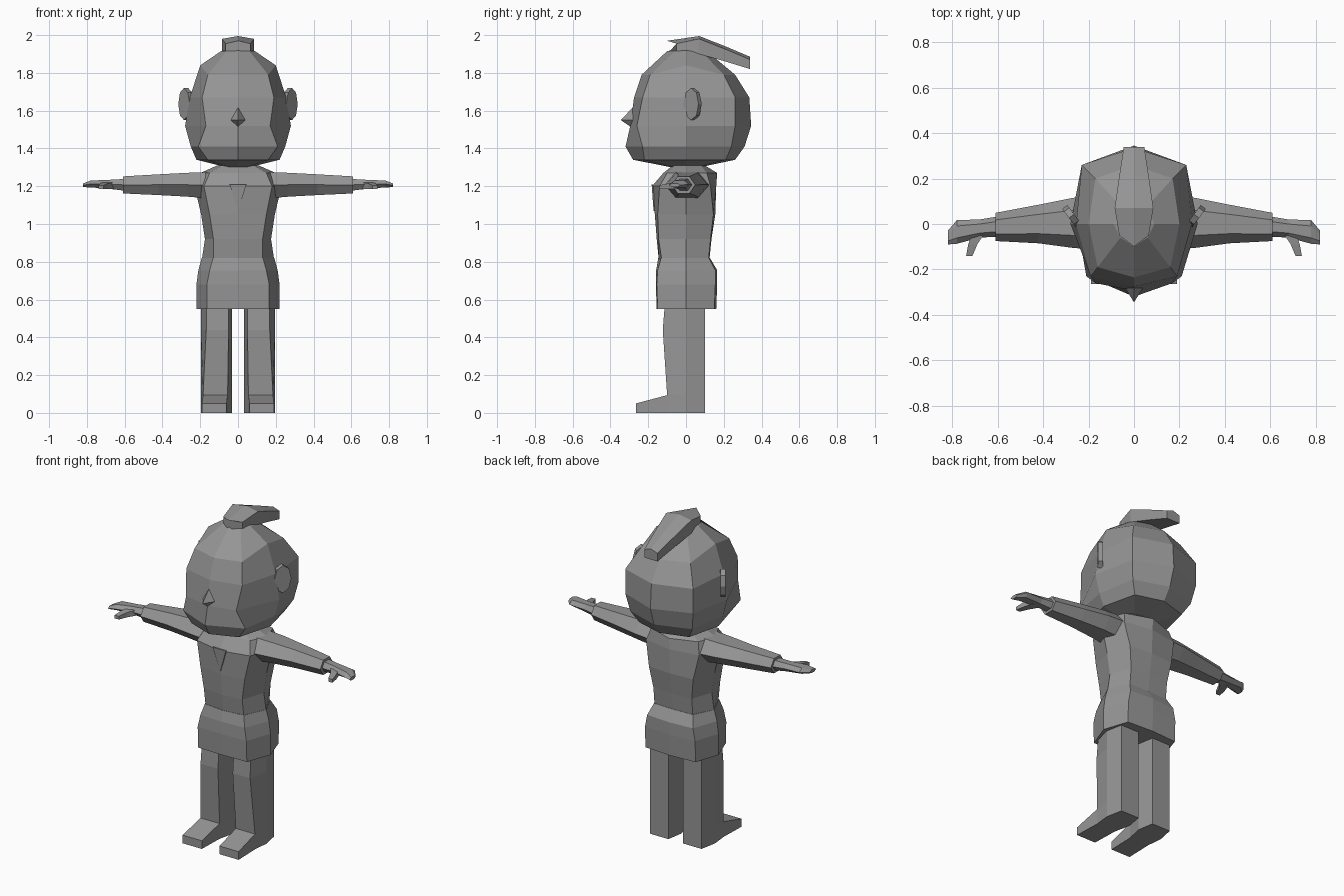
import bpy, bmesh, math
from mathutils import Vector, Matrix

cube = bpy.data.objects.get("Cube")
if cube:
    bpy.data.objects.remove(cube)

GREY = (0.3, 0.3, 0.3, 1)
grey = bpy.data.materials.new("plain_grey")
grey.use_nodes = True
grey.diffuse_color = GREY
grey.node_tree.nodes["Principled BSDF"].inputs["Base Color"].default_value = GREY


def finish(name, bm):
    """Turn a bmesh into a flat shaded object."""
    bmesh.ops.recalc_face_normals(bm, faces=bm.faces)
    mesh = bpy.data.meshes.new(name)
    bm.to_mesh(mesh)
    bm.free()
    mesh.materials.append(grey)
    obj = bpy.data.objects.new(name, mesh)
    bpy.context.collection.objects.link(obj)
    return obj


def loft(name, rings, bottom=None, top=None):
    """Skin closed rings; each end is a flat cap or a fan to a point."""
    bm = bmesh.new()
    loops = [[bm.verts.new(p) for p in ring] for ring in rings]
    count = len(loops[0])
    for low, high in zip(loops, loops[1:]):
        for i in range(count):
            j = (i + 1) % count
            bm.faces.new((low[i], low[j], high[j], high[i]))
    for loop, tip in ((loops[0], bottom), (loops[-1], top)):
        if tip is None:
            bm.faces.new(loop)
        else:
            v = bm.verts.new(tip)
            for i in range(count):
                bm.faces.new((loop[i], loop[(i + 1) % count], v))
    return finish(name, bm)


def body_ring(z, front, front_side, side, back_side, back, lift=0):
    """Symmetric eight-point ring; lift raises the side points."""
    half = [(*front_side, z), (side, 0, z + lift), (*back_side, z)]
    return ([(0, front, z)] + half + [(0, back, z)]
            + [(-x, y, h) for x, y, h in reversed(half)])


def limb_ring(x, y, z, ry, rz):
    """Six-sided section across the x axis."""
    return [(x, y + ry * math.cos(math.pi * k / 3),
             z + rz * math.sin(math.pi * k / 3) / math.sin(math.pi / 3))
            for k in range(6)]


def mirrored(obj, side):
    """Keep the left part, or reflect it for the right one."""
    if side < 0:
        obj.data.transform(Matrix.Scale(-1, 4, (1, 0, 0)))
        obj.data.flip_normals()


# Head
loft("head", [
    body_ring(1.34, -.28, (.16, -.22), .22, (.17, .21), .26),
    body_ring(1.41, -.32, (.21, -.23), .25, (.21, .24), .31),
    body_ring(1.52, -.295, (.17, -.26), .28, (.23, .26), .345),
    body_ring(1.67, -.275, (.19, -.23), .255, (.23, .26), .335),
    body_ring(1.79, -.235, (.16, -.19), .2, (.17, .2), .26, .05),
    body_ring(1.915, -.1, (.06, -.06), .09, (.06, .08), .11),
], bottom=(0, 0, 1.285), top=(0, 0, 1.94))

# Nose
loft("nose", [[(0, -.27, 1.63), (.04, -.28, 1.55), (0, -.28, 1.505),
               (-.04, -.28, 1.55)]], top=(0, -.345, 1.55))

# Swept hair tuft with a raised centre line
hair = []
for y, nose, half, top, base in ((-.05, .05, .065, 1.955, 1.9),
                                 (.07, 0, .085, 1.98, 1.9),
                                 (.21, 0, .065, 1.925, 1.86),
                                 (.34, 0, .045, 1.87, 1.82)):
    hair.append([(-half, y, base), (-half, y, top), (0, y - nose, top + .015),
                 (half, y, top), (half, y, base), (0, y - nose, base)])
loft("hair_tuft", hair)

# Torso and skirted hem
loft("torso", [
    body_ring(.74, -.15, (.14, -.145), .205, (.15, .15), .155),
    body_ring(.82, -.145, (.13, -.13), .19, (.13, .12), .125),
    body_ring(.92, -.155, (.13, -.145), .175, (.13, .13), .135),
    body_ring(1.05, -.165, (.15, -.15), .195, (.15, .145), .155),
    body_ring(1.2, -.18, (.18, -.14), .23, (.18, .13), .16),
    body_ring(1.27, -.12, (.15, -.1), .2, (.16, .11), .165),
    body_ring(1.31, -.07, (.08, -.06), .11, (.08, .08), .1),
])
loft("hem", [
    body_ring(.55, -.155, (.165, -.15), .22, (.17, .15), .16),
    body_ring(.68, -.16, (.165, -.155), .22, (.17, .155), .165),
    body_ring(.755, -.158, (.15, -.15), .21, (.155, .155), .165),
    body_ring(.82, -.147, (.132, -.132), .192, (.132, .122), .127),
])

# Collar opening plate
collar = [(-.045, -.182, 1.21), (.045, -.182, 1.21), (0, -.172, 1.07)]
loft("collar", [collar, [(x, y + .008, z) for x, y, z in collar]])

for side, label in ((1, "left"), (-1, "right")):
    # Ear: thin seven-sided disc flaring backwards
    bm = bmesh.new()
    bmesh.ops.create_cone(bm, cap_ends=True, segments=8, radius1=.5,
                          radius2=.5, depth=1)
    flare = Vector((.06, .08, 0)).to_track_quat('X', 'Z').to_matrix().to_4x4()
    bm.transform(Matrix.Translation((.275, .035, 1.635)) @ flare
                 @ Matrix.Diagonal((.1, .028, .17, 1))
                 @ Matrix.Rotation(math.pi / 2, 4, 'X'))
    mirrored(finish(label + "_ear", bm), side)

    # Sleeve
    mirrored(loft(label + "_sleeve", [
        limb_ring(.15, .005, 1.205, .12, .07),
        limb_ring(.27, .005, 1.208, .11, .063),
        limb_ring(.42, 0, 1.208, .085, .055),
        limb_ring(.61, -.013, 1.207, .062, .045)]), side)

    # Hand and thumb
    mirrored(loft(label + "_hand", [
        limb_ring(.59, -.01, 1.207, .045, .032),
        limb_ring(.68, -.02, 1.21, .04, .024),
        limb_ring(.78, -.035, 1.212, .052, .018),
        limb_ring(.82, -.06, 1.205, .03, .01)]), side)
    thumb = [[(x - w, y, z - t), (x + w, y, z - t),
              (x + w, y, z + t), (x - w, y, z + t)]
             for x, y, z, w, t in ((.68, -.03, 1.205, .03, .018),
                                   (.71, -.09, 1.2, .02, .015),
                                   (.725, -.14, 1.195, .014, .01))]
    mirrored(loft(label + "_thumb", thumb), side)

    # Leg
    leg = [[(inner, front, z), (outer, front, z), (.195, 0, z),
            (.175, .1, z), (.05, .1, z), (.033, 0, z)]
           for z, inner, outer, front in ((0, .055, .185, -.1),
                                          (.095, .055, .185, -.1),
                                          (.44, .05, .168, -.123),
                                          (.6, .05, .165, -.11))]
    mirrored(loft(label + "_leg", leg), side)

    # Foot
    foot = [[(a, y, 0), (b, y, 0), (b, y, top), (a, y, top)]
            for y, a, b, top in ((-.265, .06, .19, .05),
                                 (-.095, .055, .185, .095))]
    mirrored(loft(label + "_foot", foot), side)
